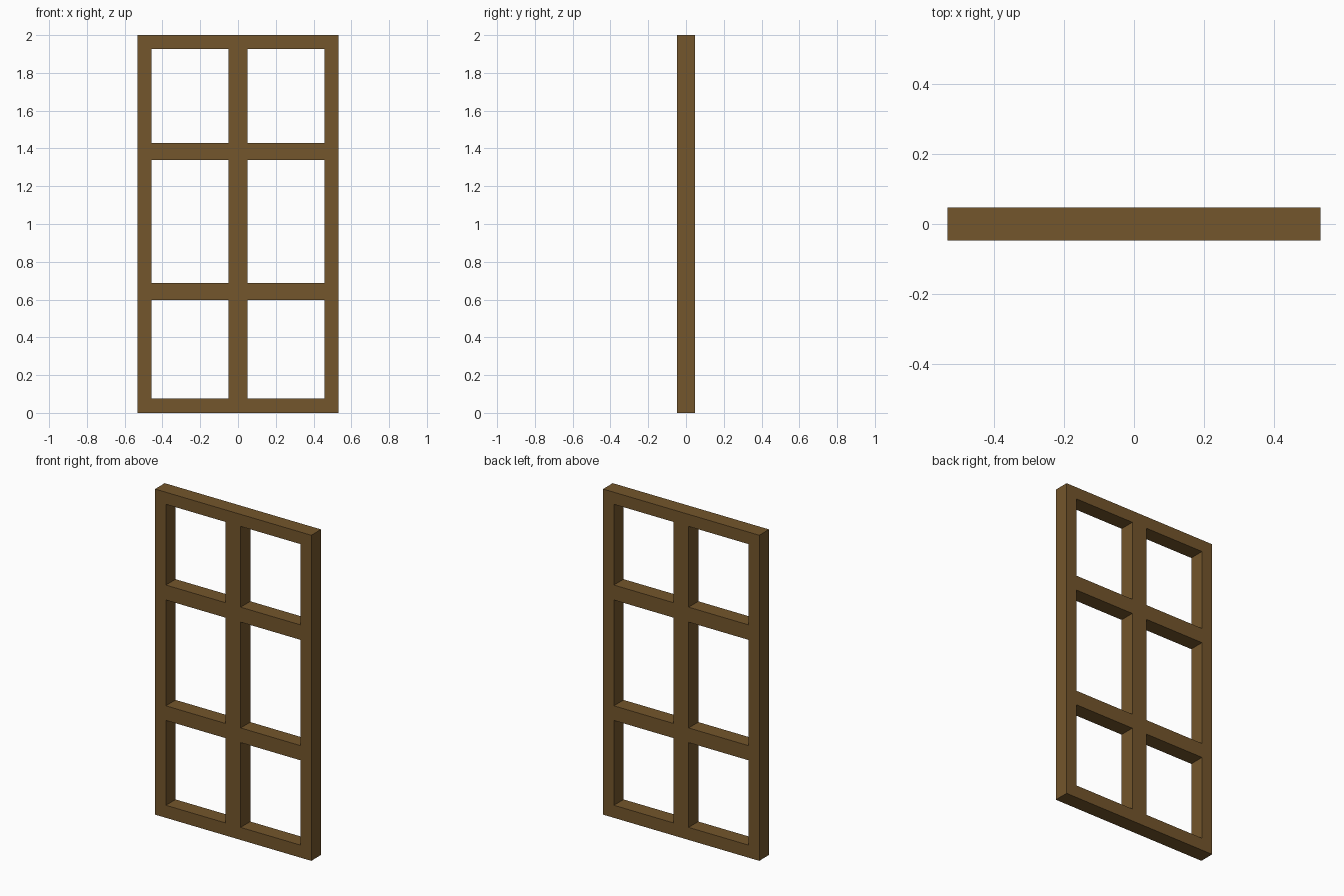
import bpy, bmesh

if "Cube" in bpy.data.objects:
    bpy.data.objects.remove(bpy.data.objects["Cube"])

# Grid lines of the lattice: odd-numbered bands in both directions are openings
XS = [-0.531, -0.457, -0.051, 0.051, 0.457, 0.531]
ZS = [0.0, 0.077, 0.598, 0.688, 1.338, 1.43, 1.926, 2.0]
HALF_DEPTH = 0.047

wood = bpy.data.materials.new("brown wood")
wood.diffuse_color = (0.174, 0.093, 0.025, 1.0)
wood.use_nodes = True
wood.node_tree.nodes["Principled BSDF"].inputs["Base Color"].default_value = wood.diffuse_color

# Front face of the frame as a grid of bars with the panes left open
bm = bmesh.new()
grid = [[bm.verts.new((x, -HALF_DEPTH, z)) for z in ZS] for x in XS]
for i in range(len(XS) - 1):
    for j in range(len(ZS) - 1):
        if i % 2 and j % 2:
            continue
        bm.faces.new((grid[i][j], grid[i + 1][j], grid[i + 1][j + 1], grid[i][j + 1]))

# Extrude to full thickness
front = list(bm.faces)
ext = bmesh.ops.extrude_face_region(bm, geom=front, use_keep_orig=True)
moved = [g for g in ext["geom"] if isinstance(g, bmesh.types.BMVert)]
bmesh.ops.translate(bm, verts=moved, vec=(0, 2 * HALF_DEPTH, 0))
bmesh.ops.recalc_face_normals(bm, faces=bm.faces)

mesh = bpy.data.meshes.new("window_frame")
bm.to_mesh(mesh)
bm.free()
mesh.materials.append(wood)
bpy.context.collection.objects.link(bpy.data.objects.new("window_frame", mesh))
